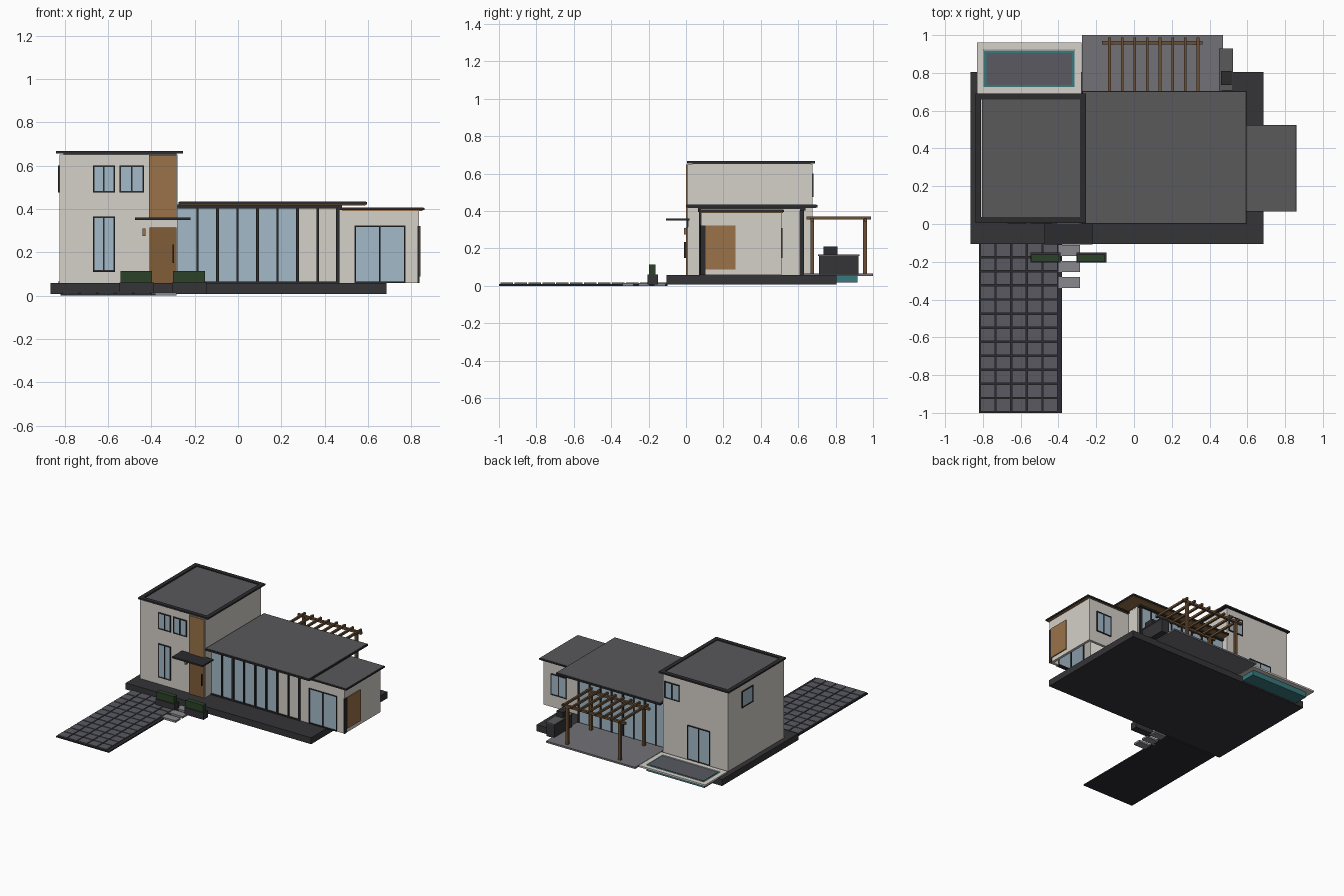
import bpy, bmesh

MATS = {}
for key, col in {
    "wall": (0.66, 0.63, 0.58), "wood": (0.32, 0.17, 0.065), "door": (0.22, 0.11, 0.04),
    "dark": (0.025, 0.025, 0.028), "stone": (0.035, 0.034, 0.038), "roof": (0.1, 0.1, 0.105),
    "glass": (0.37, 0.49, 0.58), "teal": (0.04, 0.19, 0.21), "hedge": (0.025, 0.055, 0.022),
    "deck": (0.17, 0.17, 0.185), "tile": (0.1, 0.1, 0.12), "pale": (0.25, 0.25, 0.27),
    "beam": (0.15, 0.08, 0.035),
}.items():
    MATS[key] = bpy.data.materials.new(key)
    MATS[key].diffuse_color = (*col, 1)


def boxes(name, mat, *items):
    """One object from boxes given as (x0, x1, y0, y1, z0, z1)."""
    bm = bmesh.new()
    for x0, x1, y0, y1, z0, z1 in items:
        for v in bmesh.ops.create_cube(bm, size=1)["verts"]:
            v.co = ((x0 + x1) / 2 + v.co.x * (x1 - x0),
                    (y0 + y1) / 2 + v.co.y * (y1 - y0),
                    (z0 + z1) / 2 + v.co.z * (z1 - z0))
    me = bpy.data.meshes.new(name)
    bm.to_mesh(me)
    bm.free()
    me.materials.append(MATS[mat])
    ob = bpy.data.objects.new(name, me)
    bpy.context.collection.objects.link(ob)
    return ob


def ring(x0, x1, y0, y1, z0, z1, t):
    """Four boxes that form a flat rectangular frame."""
    return [(x0, x1, y0, y0 + t, z0, z1), (x0, x1, y1 - t, y1, z0, z1),
            (x0, x0 + t, y0 + t, y1 - t, z0, z1), (x1 - t, x1, y0 + t, y1 - t, z0, z1)]


def window(name, a0, a1, z0, z1, face, axis="y", panes=2, d=0.007, t=0.007):
    """Framed window centred on a wall face; axis is the wall's normal."""
    def place(u0, u1, w0, w1, h):
        if axis == "y":
            return (u0, u1, face - h, face + h, w0, w1)
        return (face - h, face + h, u0, u1, w0, w1)
    bars = [place(a0, a1, z0, z0 + t, d), place(a0, a1, z1 - t, z1, d),
            place(a0, a0 + t, z0, z1, d), place(a1 - t, a1, z0, z1, d)]
    for i in range(1, panes):
        m = a0 + (a1 - a0) * i / panes
        bars.append(place(m - t / 2, m + t / 2, z0, z1, d))
    boxes(name + "_frame", "dark", *bars)
    boxes(name + "_glass", "glass", place(a0 + t / 2, a1 - t / 2, z0 + t / 2, z1 - t / 2, d * 0.5))


# Plinth
boxes("plinth", "stone", (-0.865, 0.685, -0.105, 0.805, 0.008, 0.057))

# Driveway and paving
boxes("driveway_base", "dark", (-0.82, -0.38, -1.0, -0.10, 0.0, 0.009))
boxes("driveway_tiles", "tile", *[
    (-0.813 + 0.083 * i, -0.737 + 0.083 * i, -0.992 + 0.0745 * j, -0.925 + 0.0745 * j, 0.006, 0.017)
    for i in range(5) for j in range(12)])
boxes("stepping_stones", "pale", *[
    (-0.40, -0.285, y, y + 0.06, 0.0, 0.015) for y in (-0.34, -0.255, -0.17)])

# Planters with hedges
for side, x in (("left", -0.548), ("right", -0.305)):
    boxes(f"planter_{side}", "stone", (x, x + 0.16, -0.205, -0.15, 0.008, 0.06))
    boxes(f"hedge_{side}", "hedge", (x + 0.006, x + 0.152, -0.198, -0.162, 0.06, 0.113))

# Two-storey tower
boxes("tower_walls", "wall", (-0.825, -0.28, 0.01, 0.675, 0.055, 0.652))
boxes("tower_roof_panel", "roof", (-0.805, -0.285, 0.035, 0.665, 0.65, 0.66))
boxes("tower_roof_trim", "dark", *ring(-0.84, -0.255, 0.005, 0.69, 0.655, 0.667, 0.031))
boxes("tower_wood_panel", "wood", (-0.41, -0.285, 0.0, 0.02, 0.36, 0.648))
window("upper_window_left", -0.67, -0.568, 0.475, 0.6, 0.01)
window("upper_window_right", -0.547, -0.433, 0.475, 0.6, 0.01)
window("lower_window", -0.67, -0.568, 0.11, 0.365, 0.01)
window("side_window", 0.38, 0.515, 0.475, 0.6, -0.825, "x", 1)
window("rear_window", -0.42, -0.295, 0.475, 0.6, 0.675)
window("rear_patio_door", -0.675, -0.485, 0.06, 0.32, 0.675)

# Entrance
boxes("entrance_door", "door", (-0.408, -0.285, 0.0, 0.02, 0.057, 0.315))
boxes("door_handle", "dark", (-0.302, -0.296, -0.012, 0.0, 0.15, 0.235))
boxes("wall_lamp", "wood", (-0.44, -0.428, -0.012, 0.012, 0.275, 0.31))
boxes("entrance_canopy", "dark", (-0.475, -0.22, -0.108, 0.02, 0.349, 0.361))

# Living room block: solid walls at the right, glazing front and back
boxes("living_walls", "wall", (0.275, 0.48, 0.08, 0.10, 0.055, 0.41),
      (0.46, 0.48, 0.10, 0.61, 0.055, 0.41))
bars = [-0.187 + 0.0925 * i for i in range(8)]
for side, y, x1 in (("front", 0.085, 0.275), ("rear", 0.62, 0.46)):
    boxes(f"living_glass_{side}", "glass", (-0.28, x1, y - 0.004, y + 0.004, 0.057, 0.41))
    boxes(f"living_mullions_{side}", "dark",
          *[(x - 0.005 - 0.002 * (i % 2), x + 0.005 + 0.002 * (i % 2), y - 0.015, y + 0.01, 0.057, 0.41)
            for i, x in enumerate(bars)],
          (-0.28, 0.465, y - 0.012, y + 0.01, 0.057, 0.066))
boxes("living_head_beam", "dark", *ring(-0.28, 0.48, 0.065, 0.64, 0.403, 0.42, 0.03))
boxes("living_soffit", "wood", (-0.27, 0.588, 0.01, 0.695, 0.415, 0.422))
boxes("living_roof_edge", "dark", *ring(-0.275, 0.595, 0.0, 0.703, 0.42, 0.433, 0.012))
boxes("living_roof", "roof", (-0.27, 0.59, 0.006, 0.698, 0.422, 0.435))

# Right wing, hollow and open below where it overhangs the plinth
boxes("wing_walls", "wall",
      (0.48, 0.54, 0.08, 0.10, 0.057, 0.392), (0.77, 0.835, 0.08, 0.10, 0.057, 0.392),
      (0.54, 0.77, 0.08, 0.10, 0.32, 0.392), (0.48, 0.835, 0.49, 0.51, 0.057, 0.392),
      (0.815, 0.835, 0.10, 0.49, 0.057, 0.392))
window("wing_front_window", 0.537, 0.773, 0.057, 0.324, 0.09, d=0.015)
window("wing_rear_window", 0.64, 0.77, 0.15, 0.31, 0.51)
boxes("wing_corner_strip", "dark", (0.828, 0.838, 0.077, 0.104, 0.057, 0.322))
boxes("wing_wood_panel", "wood", (0.83, 0.843, 0.105, 0.265, 0.088, 0.322))
boxes("wing_soffit", "wood", (0.48, 0.852, 0.075, 0.518, 0.39, 0.396))
boxes("wing_roof_edge", "dark", *ring(0.455, 0.86, 0.065, 0.525, 0.394, 0.405, 0.012))
boxes("wing_roof", "roof", (0.46, 0.856, 0.069, 0.521, 0.396, 0.407))

# Rear patio and pergola
boxes("patio", "deck", (-0.275, 0.47, 0.63, 1.0, 0.053, 0.066))
boxes("pergola_posts", "beam", *[
    (x - 0.01, x + 0.01, y - 0.01, y + 0.01, 0.06, 0.355) for x in (-0.12, 0.32) for y in (0.675, 0.957)])
boxes("pergola_beams", "beam", *[
    (-0.17, 0.362, y - 0.009, y + 0.009, 0.345, 0.362) for y in (0.675, 0.96)])
boxes("pergola_rafters", "beam", *[
    (-0.137 + 0.067 * i, -0.123 + 0.067 * i, 0.645, 0.988, 0.355, 0.371) for i in range(8)])

# Outdoor kitchen
boxes("kitchen_counter", "stone", (0.455, 0.52, 0.712, 0.922, 0.06, 0.162))
boxes("kitchen_worktop", "roof", (0.449, 0.525, 0.707, 0.928, 0.16, 0.168))
boxes("kitchen_grill", "dark", (0.46, 0.515, 0.735, 0.81, 0.168, 0.21))

# Pool
boxes("pool_coping", "wall", *ring(-0.832, -0.278, 0.69, 0.96, 0.053, 0.066, 0.036))
boxes("pool_basin", "teal", (-0.797, -0.312, 0.72, 0.918, 0.018, 0.06))
boxes("pool_water", "tile", (-0.78, -0.327, 0.735, 0.905, 0.056, 0.0625))
